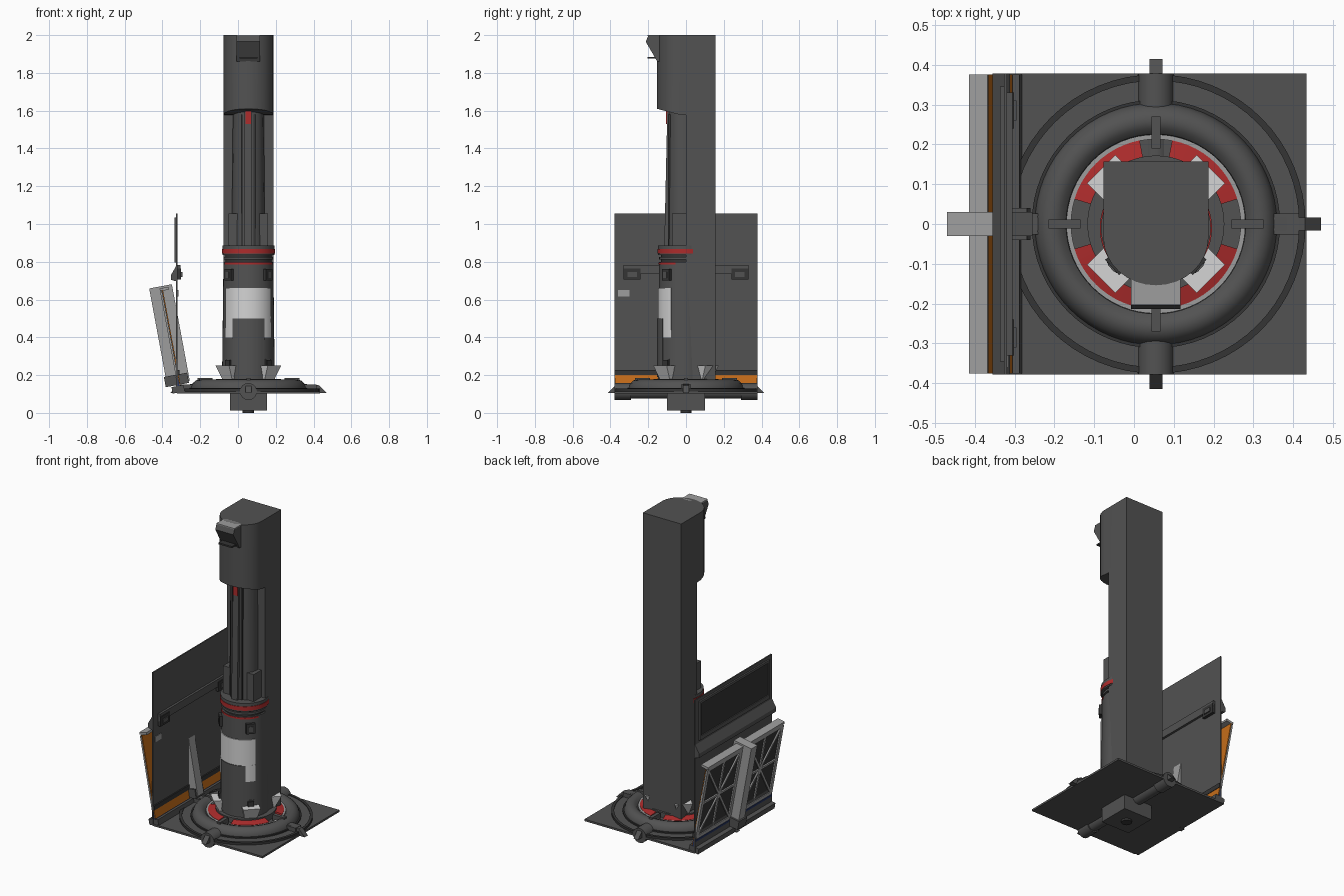
import bpy, bmesh, math
from mathutils import Matrix, Vector

cube = bpy.data.objects.get("Cube")
if cube:
    bpy.data.objects.remove(cube, do_unlink=True)


def material(name, r, g, b):
    m = bpy.data.materials.new(name)
    m.use_nodes = True
    m.diffuse_color = (r, g, b, 1)
    m.node_tree.nodes["Principled BSDF"].inputs["Base Color"].default_value = (r, g, b, 1)
    return m


DARK = material("dark grey", 0.085, 0.085, 0.085)
BLACK = material("near black", 0.035, 0.035, 0.035)
LIGHT = material("light grey", 0.34, 0.34, 0.34)
WHITE = material("off white", 0.66, 0.66, 0.66)
RED = material("red", 0.42, 0.025, 0.025)
ORANGE = material("orange", 0.55, 0.15, 0.01)
BLUE = material("navy blue", 0.02, 0.035, 0.12)

CX = 0.055  # tower axis
FRONT = -90


def mesh_object(name, verts, faces, mat, matrix=None, smooth=False):
    me = bpy.data.meshes.new(name)
    me.from_pydata(verts, [], faces)
    if matrix:
        me.transform(matrix)
    bm = bmesh.new()
    bm.from_mesh(me)
    bmesh.ops.recalc_face_normals(bm, faces=bm.faces)
    bm.to_mesh(me)
    bm.free()
    me.materials.append(mat)
    ob = bpy.data.objects.new(name, me)
    bpy.context.scene.collection.objects.link(ob)
    if smooth:
        bpy.ops.object.select_all(action='DESELECT')
        ob.select_set(True)
        bpy.context.view_layer.objects.active = ob
        bpy.ops.object.shade_smooth_by_angle(angle=math.radians(32))
    return ob


def loft(name, rings, mat, closed=False, matrix=None, smooth=False):
    """Skin a list of equal cross-sections, capping the ends unless closed."""
    n, k = len(rings[0]), len(rings)
    verts = [v for ring in rings for v in ring]
    faces = []
    for i in range(k if closed else k - 1):
        a, b = i * n, (i + 1) % k * n
        faces += [(a + j, a + (j + 1) % n, b + (j + 1) % n, b + j) for j in range(n)]
    if not closed:
        faces += [tuple(range(n)), tuple(range((k - 1) * n, k * n))]
    return mesh_object(name, verts, faces, mat, matrix, smooth)


def box(name, x, y, z, mat, matrix=None):
    rings = [[(x[0], y[0], h), (x[1], y[0], h), (x[1], y[1], h), (x[0], y[1], h)] for h in z]
    return loft(name, rings, mat, matrix=matrix)


def lathe(name, profile, mat, a0=0, a1=360, cy=0.0, steps=64):
    """Turn a closed (radius, height) profile about the tower axis."""
    full = a1 - a0 >= 360
    n = max(3, round(steps * (a1 - a0) / 360))
    rings = []
    for i in range(n if full else n + 1):
        a = math.radians(a0 + (a1 - a0) * i / n)
        rings.append([(CX + r * math.cos(a), cy + r * math.sin(a), z) for r, z in profile])
    return loft(name, rings, mat, full, smooth=True)


def band(name, r0, r1, z0, z1, mat, **kw):
    return lathe(name, [(r0, z0), (r1, z0), (r1, z1), (r0, z1)], mat, **kw)


def spoke(angle):
    return Matrix.Translation((CX, 0, 0)) @ Matrix.Rotation(math.radians(angle), 4, 'Z')


# Base plate, hub and stepped rings
box("base_plate", (-0.323, 0.433), (-0.378, 0.378), (0.102, 0.114), DARK)
band("base_rim", 0.36, 0.376, 0.112, 0.128, BLACK)
band("base_disc", 0.28, 0.362, 0.112, 0.124, DARK)
lathe("base_torus", [(0.304, 0.115), (0.304, 0.135), (0.295, 0.157), (0.278, 0.172), (0.258, 0.176),
                     (0.24, 0.17), (0.226, 0.155), (0.22, 0.115)], DARK)
band("torus_seam", 0.298, 0.312, 0.112, 0.132, BLACK)
band("inner_trim", 0.213, 0.225, 0.112, 0.16, LIGHT)
band("inner_floor", 0.05, 0.215, 0.112, 0.145, DARK)
band("tower_foot", 0.05, 0.172, 0.14, 0.18, DARK)
box("hub", (CX - 0.098, CX + 0.098), (-0.1, 0.1), (0.012, 0.105), DARK)
band("hub_cap", 0.0005, 0.03, 0, 0.02, BLACK, steps=24)

# Red floor segments and flared petals on the diagonals
for q in range(4):
    c = 45 + 90 * q
    tilt = 3 if q % 2 == 0 else -3
    lathe("red_segment", [(0.172, 0.14), (0.214, 0.14), (0.214, 0.162), (0.172, 0.172)], RED,
          a0=c + tilt - 31, a1=c + tilt + 31)
    petal = [[(0.12, -0.035, 0.17), (0.155, -0.035, 0.17), (0.155, 0.035, 0.17), (0.12, 0.035, 0.17)],
             [(0.13, -0.05, 0.25), (0.195, -0.05, 0.25), (0.195, 0.05, 0.25), (0.13, 0.05, 0.25)]]
    loft("petal", petal, WHITE, matrix=spoke(c))
    box("petal_latch", (0.12, 0.148), (-0.02, 0.02), (0.25, 0.285), DARK, spoke(c))

# Radial clamps, wedge arms and cross pipes
for q in range(4):
    m = spoke(90 * q)
    box("ring_clamp", (0.19, 0.27), (-0.011, 0.011), (0.14, 0.184), DARK, m)
    reach = 0.415
    arm = [[(0.27, y, 0.104), (reach, y, 0.104), (reach - 0.04, y, 0.146), (0.27, y, 0.155)]
           for y in (-0.016, 0.016)]
    loft("wedge_arm", arm, DARK, matrix=m)
    if q % 2:
        for r, a, b in ((0.045, 0.29, 0.378), (0.038, 0.09, 0.3)):
            ring = [(math.cos(t * math.pi / 12) * r, math.sin(t * math.pi / 12) * r) for t in range(24)]
            loft("cross_pipe", [[(x, u, 0.113 + v) for u, v in ring] for x in (a, b)], DARK,
                 matrix=m, smooth=True)
    else:
        box("arm_pad", (0.285, 0.36), (-0.026, 0.026), (0.112, 0.15), DARK, m)

# Rear column of the tower and the rounded cap
box("rear_column", (CX - 0.132, CX + 0.132), (0, 0.157), (0.11, 1.6), DARK)
outline = [(CX + 0.132, 0.157), (CX - 0.132, 0.157)]
for i in range(17):
    t = math.pi * (1 + i / 16)
    outline.append((CX + 0.132 * math.cos(t), -0.035 + 0.119 * math.sin(t)))
loft("tower_cap", [[(x, y, 1.57 + max(0, -y) * 0.26) for x, y in outline],
                   [(x, y, 2.0) for x, y in outline]], DARK, smooth=True)
nose = [[(x, -0.125, 1.86), (x, -0.152, 1.86), (x, -0.213, 1.965), (x, -0.2, 1.997), (x, -0.125, 1.997)]
        for x in (-0.007, 0.117)]
loft("cap_nose", nose, DARK)
box("nose_top", (-0.007, 0.117), (-0.203, -0.125), (1.994, 2.0), LIGHT)
box("nose_lens", (0.008, 0.102), (-0.205, -0.15), (1.875, 1.885), BLACK)

# Upper shaft with its front spine
lathe("upper_shaft", [(0.0005, 0.88), (0.088, 0.88), (0.082, 1.6), (0.0005, 1.6)], DARK, cy=-0.012, steps=16)
spine = [[(CX + sx, y, z) for sx, y in ((-0.02, 0), (-0.02, f), (0.02, f), (0.02, 0))]
         for z, f in ((0.88, -0.115), (1.6, -0.099))]
loft("front_spine", spine, DARK)
box("spine_marker", (0.04, 0.07), (-0.105, -0.08), (1.53, 1.6), RED)
for s in (-1, 1):
    lo, hi = sorted((CX + s * 0.055, CX + s * 0.105))
    box("shaft_shoulder", (lo, hi), (-0.075, 0.02), (0.88, 1.055), DARK)
    rail = sorted((CX + s * 0.028, CX + s * 0.04))
    box("shaft_rail", rail, (-0.095, -0.05), (0.88, 1.58), BLACK)

# Lower cylinder with collars
lathe("lower_cylinder", [(0.0005, 0.15), (0.14, 0.15), (0.138, 0.3), (0.132, 0.8), (0.0005, 0.8)],
      DARK, cy=-0.01)
band("neck_ring", 0.05, 0.122, 0.79, 0.84, BLACK, cy=-0.01)
band("neck_flange", 0.05, 0.132, 0.812, 0.826, DARK, cy=-0.01)
band("collar", 0.05, 0.138, 0.835, 0.887, DARK, cy=-0.01)
band("collar_stripe", 0.1, 0.141, 0.843, 0.868, RED, cy=-0.01, a0=-200, a1=20)
band("thin_stripe", 0.1, 0.135, 0.786, 0.797, RED, cy=-0.01, a0=FRONT - 70, a1=FRONT + 70)

# White bib with side legs and the dark door between them
bib = dict(cy=-0.01)
band("white_bib", 0.12, 0.139, 0.5, 0.66, WHITE, a0=FRONT - 60, a1=FRONT + 60, **bib)
band("front_door", 0.12, 0.143, 0.19, 0.5, DARK, a0=FRONT - 36, a1=FRONT + 36, **bib)
for s in (-1, 1):
    c = FRONT + s * 48
    band("bib_leg", 0.12, 0.1395, 0.4, 0.501, WHITE, a0=c - 12, a1=c + 12, **bib)
    m = Matrix.Translation((0, -0.01, 0)) @ spoke(FRONT + s * 48)
    box("cylinder_latch", (0.12, 0.148), (-0.026, 0.026), (0.7, 0.762), BLACK, m)
    box("latch_core", (0.14, 0.152), (-0.012, 0.012), (0.715, 0.745), DARK, m)
    box("lower_latch", (0.12, 0.15), (-0.018, 0.018), (0.25, 0.28), BLACK, m)

# Upright side wall
WX = -0.323
box("side_wall", (WX - 0.004, WX + 0.004), (-0.378, 0.378), (0.105, 1.055), DARK)
box("wall_recess", (WX - 0.008, WX), (-0.33, 0.33), (0.82, 1.02), BLACK)
for z0, z1 in ((0.795, 0.82), (1.02, 1.035)):
    box("recess_frame", (WX - 0.014, WX), (-0.345, 0.345), (z0, z1), DARK)
for s in (-1, 1):
    ys = sorted((s * 0.33, s * 0.345))
    box("recess_frame_side", (WX - 0.014, WX), ys, (0.82, 1.02), DARK)
    box("handle_end", (WX, WX + 0.022), sorted((s * 0.24, s * 0.33)), (0.705, 0.765), BLACK)
    box("handle_grip", (WX, WX + 0.028), sorted((s * 0.26, s * 0.31)), (0.72, 0.745), DARK)
box("handle_bar", (WX, WX + 0.018), (-0.33, 0.33), (0.735, 0.782), DARK)
flange = [[(WX, y, 0.785), (WX - 0.032, y, 0.73), (WX - 0.032, y, 0.705), (WX, y, 0.695)]
          for y in (-0.378, 0.378)]
loft("wall_flange", flange, DARK)
box("wall_label", (WX, WX + 0.007), (-0.36, -0.3), (0.615, 0.65), LIGHT)
box("wall_sill", (WX, WX + 0.012), (-0.378, 0.378), (0.2, 0.228), BLACK)

# Leaning outer panel: local x points inward, z runs up the slope
lean = math.radians(-10.5)
P = Matrix.Translation((-0.305, 0, 0.13)) @ Matrix.Rotation(lean, 4, 'Y')
W = 0.376
box("panel_inner_sheet", (0, 0.004), (-W, W), (0.02, 0.53), ORANGE, P)
box("panel_outer_sheet", (-0.004, 0), (-W, W), (0.02, 0.53), BLACK, P)
box("panel_top_rim", (-0.012, 0.036), (-W, W), (0.525, 0.54), LIGHT, P)
box("panel_blue_strip", (-0.014, 0), (-W, W), (0.015, 0.06), BLUE, P)
box("panel_hinge", (-0.045, 0.02), (-W, W), (-0.02, 0.015), DARK, P)
box("panel_strut", (-0.066, 0.056), (-0.03, 0.03), (0.03, 0.55), LIGHT, P)
box("strut_foot", (-0.075, 0.05), (-0.04, 0.04), (0.02, 0.075), DARK, P)


def truss_bar(a, b, width):
    a, b = Vector(a), Vector(b)
    d = b - a
    turn = Matrix.Rotation(math.atan2(-d.x, d.y), 4, 'X')
    box("truss_bar", (-0.012, 0), (-width, width), (0, d.length), LIGHT,
        P @ Matrix.Translation((0, a.x, a.y)) @ turn)


# Star-shaped truss on each half of the panel
for s in (-1, 1):
    y0, y1, z0, z1 = s * 0.04, s * 0.364, 0.07, 0.518
    ym, zm = (y0 + y1) / 2, (z0 + z1) / 2
    for y in (y0, y1):
        truss_bar((y, z0), (y, z1), 0.012)
    for z in (z0, z1):
        truss_bar((y0, z), (y1, z), 0.012)
    truss_bar((ym, z0), (ym, z1), 0.007)
    truss_bar((y0, zm), (y1, zm), 0.007)
    truss_bar((y0, z0), (y1, z1), 0.007)
    truss_bar((y0, z1), (y1, z0), 0.007)
